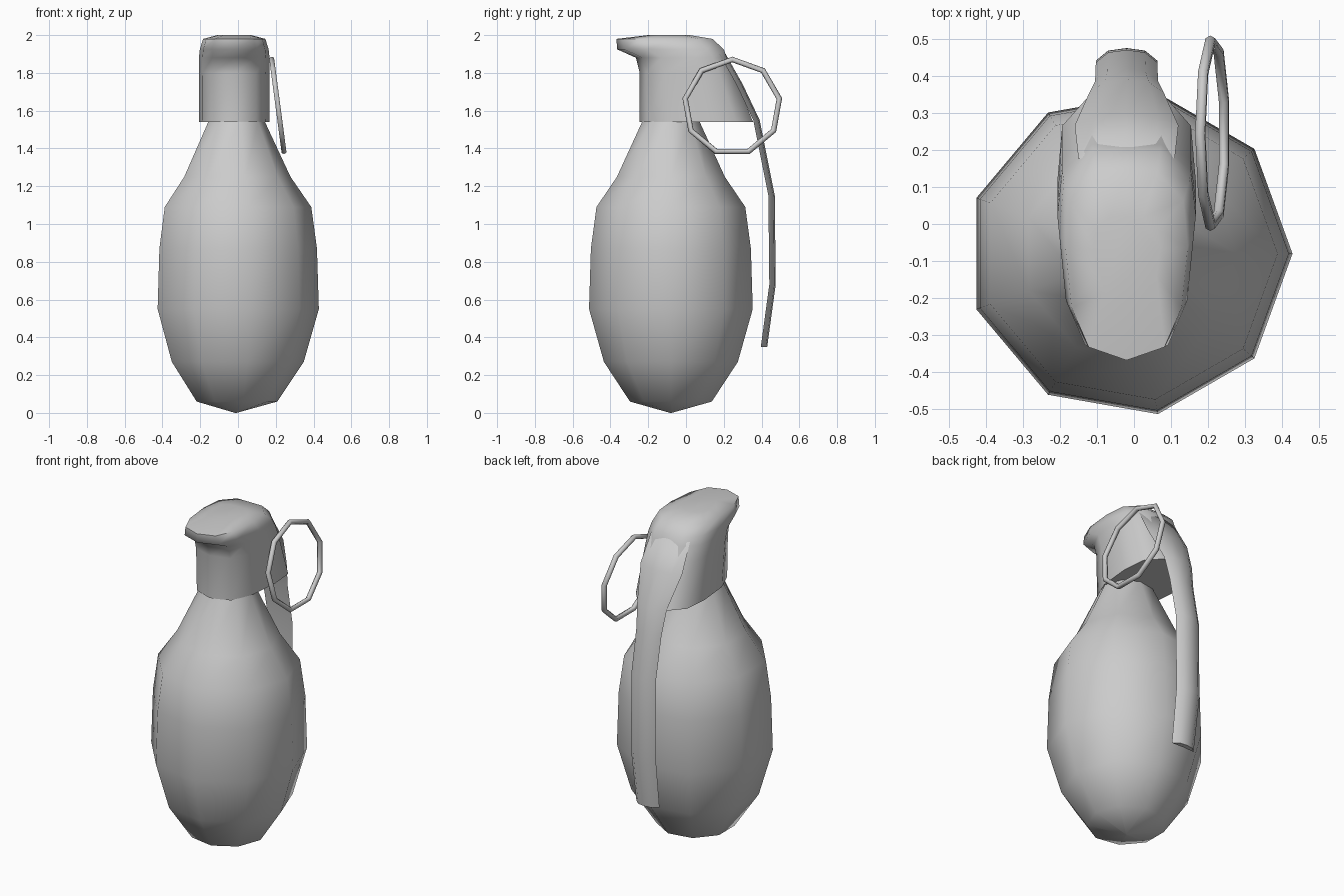
import bpy
import bmesh
from math import cos, sin, radians, tau
from mathutils import Vector, Matrix

cube = bpy.data.objects.get("Cube")
if cube:
    bpy.data.objects.remove(cube, do_unlink=True)

metal = bpy.data.materials.new("grey metal")
metal.use_nodes = True
GREY = (0.6, 0.6, 0.6, 1)
metal.diffuse_color = GREY
metal.node_tree.nodes["Principled BSDF"].inputs["Base Color"].default_value = GREY

AXIS = -0.02  # side-to-side centre of head and lever


def loft(name, rings, angle, closed=False):
    """Skin a list of equally sized point rings; cap the ends unless closed."""
    bm = bmesh.new()
    rows = [[bm.verts.new(p) for p in ring] for ring in rings]
    pairs = list(zip(rows, rows[1:]))
    if closed:
        pairs.append((rows[-1], rows[0]))
    else:
        bm.faces.new(rows[0])
        bm.faces.new(rows[-1])
    n = len(rows[0])
    for a, b in pairs:
        for i in range(n):
            j = (i + 1) % n
            bm.faces.new((a[i], a[j], b[j], b[i]))
    bmesh.ops.remove_doubles(bm, verts=bm.verts, dist=0.0005)
    bmesh.ops.recalc_face_normals(bm, faces=bm.faces)
    mesh = bpy.data.meshes.new(name)
    bm.to_mesh(mesh)
    bm.free()
    obj = bpy.data.objects.new(name, mesh)
    bpy.context.collection.objects.link(obj)
    mesh.materials.append(metal)
    bpy.ops.object.select_all(action='DESELECT')
    obj.select_set(True)
    bpy.context.view_layer.objects.active = obj
    bpy.ops.object.shade_smooth_by_angle(angle=radians(angle))
    return obj


# Body: nine-sided egg tapering to a neck
SIDES = 9
profile = [(0.004, 0), (0.22, 0.06), (0.36, 0.27), (0.44, 0.55), (0.43, 0.87),
           (0.4, 1.09), (0.29, 1.25), (0.155, 1.54), (0.13, 1.6)]
body = [[(r * cos(tau * i / SIDES) - 0.012, r * sin(tau * i / SIDES) - 0.08, z)
         for i in range(SIDES)] for r, z in profile]
loft("body", body, 80)

# Head: one half outline, mirrored, stretched between front and back per level
half = [(0, 0), (0.07, 0.62), (0.28, 0.9), (0.6, 1), (0.85, 0.93), (1, 0.5)]
outline = half + [(1, 0)] + [(t, -w) for t, w in reversed(half[1:])]
levels = [(1.54, -0.245, 0.355, 0.187), (1.8, -0.245, 0.25, 0.187),
          (1.88, -0.265, 0.215, 0.187), (1.925, -0.365, 0.2, 0.182),
          (1.98, -0.368, 0.14, 0.165), (2, -0.2, 0.02, 0.09)]
head = [[(AXIS + w * width, front + t * (back - front), z) for t, w in outline]
        for z, front, back, width in levels]
loft("head", head, 70)

# Lever: crowned strip running from the head down the back
section = [(-1, 0), (-0.6, 0.8), (0, 1), (0.6, 0.8), (1, 0), (0, 0.1)]
stations = [(0.21, 1.9, 0.13), (0.3, 1.74, 0.14), (0.39, 1.55, 0.1),
            (0.42, 1.4, 0.085), (0.47, 1.15, 0.083), (0.475, 0.68, 0.083),
            (0.43, 0.35, 0.078)]
lever = [[(AXIS + u * width, y + 0.034 * (v - 1), z) for u, v in section]
         for y, z, width in stations]
loft("lever", lever, 70)

# Pull ring: nine-sided loop, leaning outward at the bottom
place = Matrix.Translation((0.212, 0.245, 1.62)) @ Matrix.Rotation(radians(7.5), 4, 'Y')
MAJOR, TUBE, TUBE_SIDES = 0.253, 0.015, 6
ring = []
for i in range(SIDES):
    a = tau * i / SIDES
    out = Vector((0, sin(a), cos(a)))
    ring.append([place @ (out * (MAJOR + TUBE * cos(tau * k / TUBE_SIDES))
                          + Vector((TUBE * sin(tau * k / TUBE_SIDES), 0, 0)))
                 for k in range(TUBE_SIDES)])
# Negative lean swings the foot of the loop away from the head
flip = Matrix.Translation((0.424, 0, 0)) @ Matrix.Scale(-1, 4, (1, 0, 0))
ring = [[flip @ p for p in loop] for loop in ring]
loft("pull_ring", ring, 80, closed=True)
